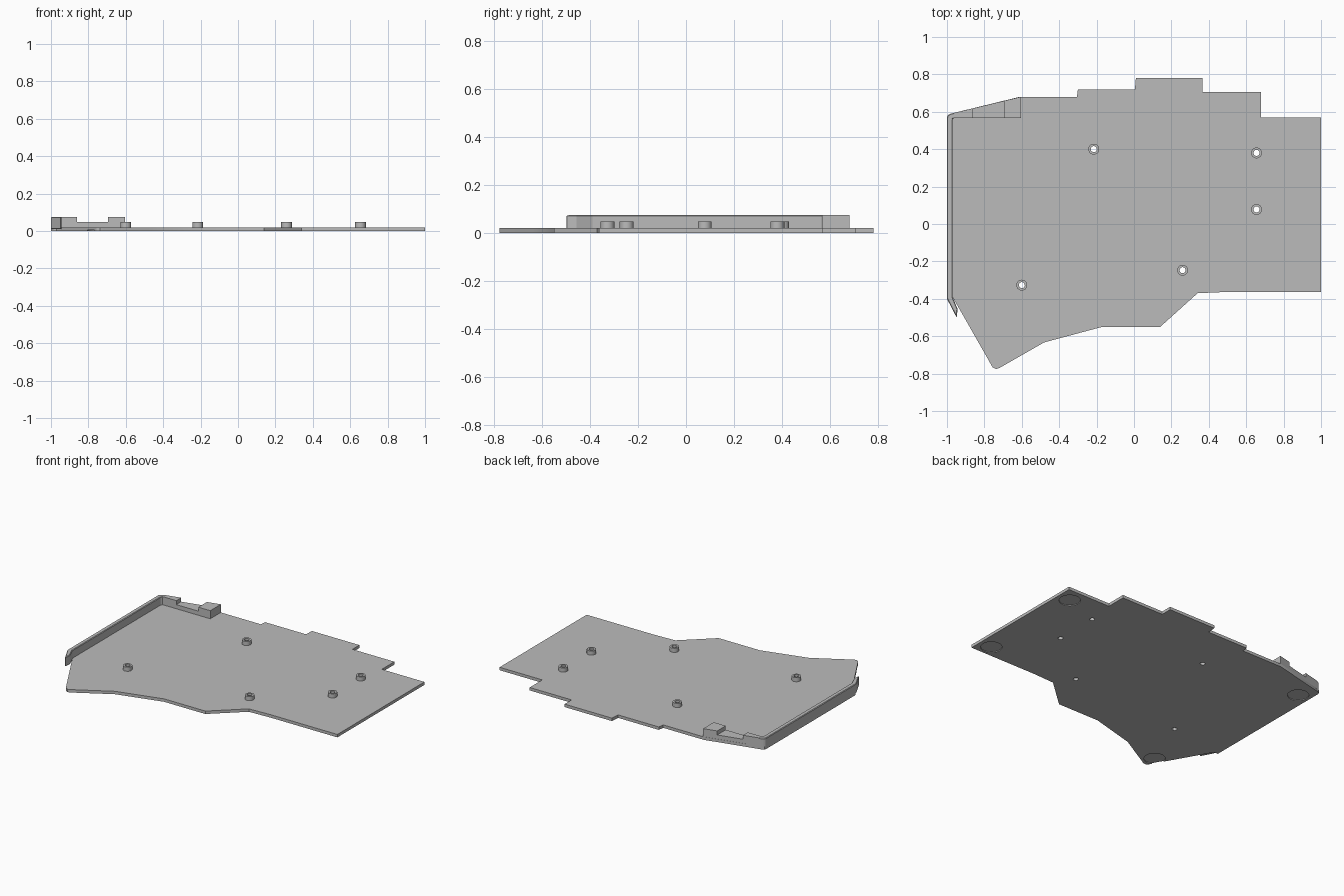
import bpy, bmesh
from mathutils import Matrix

cube = bpy.data.objects.get("Cube")
if cube:
    bpy.data.objects.remove(cube, do_unlink=True)

grey = bpy.data.materials.new("plain grey")
grey.use_nodes = True
GREY = (0.5, 0.5, 0.5, 1)
grey.diffuse_color = GREY
grey.node_tree.nodes["Principled BSDF"].inputs["Base Color"].default_value = GREY

T = 0.02        # plate thickness
TOP = 0.075     # rim height


def finish(name, bm):
    bmesh.ops.recalc_face_normals(bm, faces=bm.faces)
    mesh = bpy.data.meshes.new(name)
    bm.to_mesh(mesh)
    bm.free()
    mesh.materials.append(grey)
    obj = bpy.data.objects.new(name, mesh)
    bpy.context.collection.objects.link(obj)
    return obj


def prism(name, outline, z0, z1):
    """Extrude a flat outline from z0 to z1."""
    bm = bmesh.new()
    face = bm.faces.new([bm.verts.new((x, y, z0)) for x, y in outline])
    new = bmesh.ops.extrude_face_region(bm, geom=[face])["geom"]
    verts = [v for v in new if isinstance(v, bmesh.types.BMVert)]
    bmesh.ops.translate(bm, verts=verts, vec=(0, 0, z1 - z0))
    return finish(name, bm)


def cylinders(name, spots, radius, z0, z1):
    bm = bmesh.new()
    for x, y in spots:
        bmesh.ops.create_cone(bm, cap_ends=True, segments=32, radius1=radius,
                              radius2=radius, depth=z1 - z0,
                              matrix=Matrix.Translation((x, y, (z0 + z1) / 2)))
    return finish(name, bm)


def cut(obj, cutter):
    cutter.hide_render = True
    mod = obj.modifiers.new("cut", "BOOLEAN")
    mod.operation = "DIFFERENCE"
    mod.solver = "EXACT"
    mod.object = cutter
    bpy.context.view_layer.objects.active = obj
    bpy.ops.object.modifier_apply(modifier=mod.name)
    bpy.data.objects.remove(cutter, do_unlink=True)


def smooth(obj):
    bpy.ops.object.select_all(action="DESELECT")
    obj.select_set(True)
    bpy.context.view_layer.objects.active = obj
    bpy.ops.object.shade_smooth_by_angle()


screws = [(-0.215, 0.4), (0.655, 0.38), (0.655, 0.078), (0.26, -0.247), (-0.6, -0.327)]
feet = [(0.91, 0.47), (0.91, -0.28), (-0.915, 0.48), (-0.74, -0.685)]

# Base plate with stepped back edge and angled front edge
plate = prism("base_plate", [
    (-1, 0.57), (-0.995, 0.582), (-0.98, 0.59), (-0.61, 0.68), (-0.305, 0.68),
    (-0.3, 0.72), (0.005, 0.72), (0.01, 0.78), (0.365, 0.78), (0.365, 0.705),
    (0.68, 0.705), (0.68, 0.57), (1, 0.57), (1, -0.363), (0.5, -0.363),
    (0.34, -0.37), (0.14, -0.55), (-0.17, -0.55), (-0.48, -0.633),
    (-0.72, -0.77), (-0.738, -0.776), (-0.756, -0.766), (-0.97, -0.39),
    (-1, -0.39)], 0, T)
cut(plate, cylinders("hole_cutter", screws, 0.016, -0.1, 0.1))
cut(plate, cylinders("foot_cutter", feet, 0.066, -0.05, 0.005))
smooth(plate)

# Hollow screw posts
posts = cylinders("screw_posts", screws, 0.029, T, 0.048)
cut(posts, cylinders("post_cutter", screws, 0.016, -0.1, 0.1))
smooth(posts)

# Thin rim along the side, bent inward at the front, with softened top edge
rim = prism("side_rim", [
    (-1, 0.57), (-1, -0.4), (-0.948, -0.5), (-0.943, -0.455), (-0.97, -0.39),
    (-0.97, 0.56), (-0.96, 0.568), (-0.96, 0.595), (-0.98, 0.59), (-0.995, 0.582)],
    0.01, TOP)
bevel = rim.modifiers.new("edge", "BEVEL")
bevel.width = 0.004
bevel.segments = 1

# Wedge-shaped back rim: high, notched low, high again


def edge_y(x):
    return 0.68 + (x + 0.605) * 0.24


for name, x0, x1, z in (("back_rim_corner", -0.965, -0.86, TOP),
                        ("back_rim_notch", -0.86, -0.695, 0.048),
                        ("back_rim_end", -0.695, -0.605, TOP)):
    prism(name, [(x0, 0.567), (x1, 0.567), (x1, edge_y(x1)), (x0, edge_y(x0))], 0.01, z)
